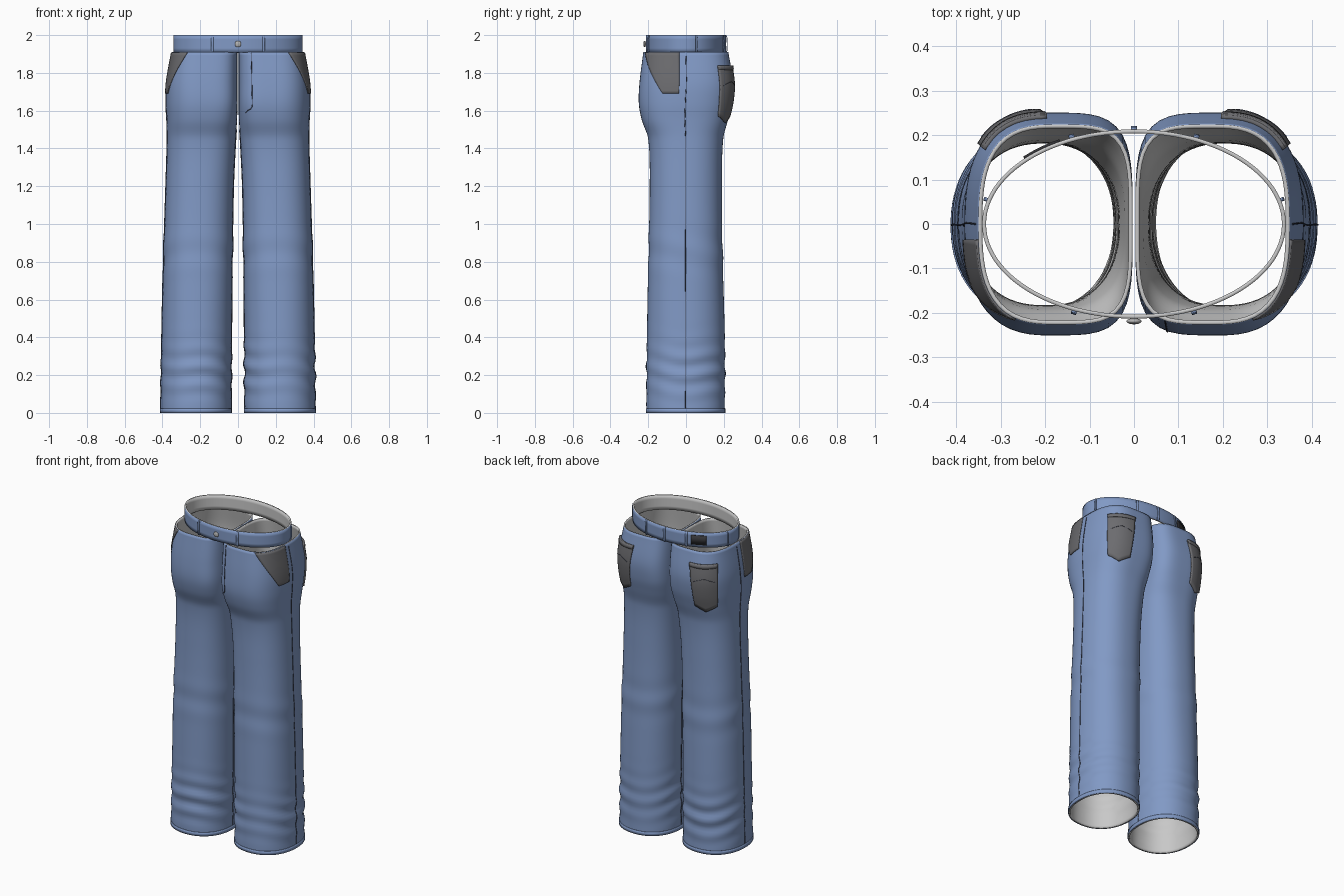
import bpy, bmesh, math
from math import sin, cos, pi, radians, exp, atan2
from mathutils import Vector

cube = bpy.data.objects.get("Cube")
if cube:
    bpy.data.objects.remove(cube)


def material(name, r, g, b):
    m = bpy.data.materials.new(name)
    m.use_nodes = True
    m.diffuse_color = (r, g, b, 1)
    m.node_tree.nodes["Principled BSDF"].inputs["Base Color"].default_value = (r, g, b, 1)
    return m


denim = material("denim blue", 0.22, 0.32, 0.56)
pocket_grey = material("pocket grey", 0.15, 0.15, 0.16)
lining = material("lining grey", 0.58, 0.58, 0.58)
thread = material("dark thread", 0.06, 0.07, 0.11)
metal = material("button metal", 0.45, 0.45, 0.45)
label_dark = material("label charcoal", 0.035, 0.035, 0.04)

# Leg sections: height, inner x, outer x, front y, back y, inner and outer squareness
SECTIONS = [
    (0.00, 0.035, 0.41, -0.21, 0.205, 2.2, 2.2),
    (0.40, 0.034, 0.404, -0.207, 0.205, 2.2, 2.2),
    (0.80, 0.030, 0.395, -0.20, 0.195, 2.3, 2.3),
    (1.20, 0.024, 0.382, -0.192, 0.19, 2.4, 2.3),
    (1.45, 0.012, 0.375, -0.20, 0.197, 2.8, 2.4),
    (1.55, 0.005, 0.377, -0.234, 0.222, 3.4, 2.5),
    (1.64, 0.003, 0.382, -0.25, 0.243, 4.0, 2.5),
    (1.75, 0.003, 0.378, -0.246, 0.25, 4.0, 2.6),
    (1.91, 0.003, 0.35, -0.226, 0.224, 4.0, 2.8),
]


def section(z):
    """Smoothly interpolated section values at height z."""
    z = min(max(z, 0), SECTIONS[-1][0])
    i = next(k for k in range(len(SECTIONS) - 1) if z <= SECTIONS[k + 1][0])
    last = len(SECTIONS) - 1
    p, a, b, q = (SECTIONS[min(max(k, 0), last)] for k in range(i - 1, i + 3))
    h = b[0] - a[0]
    t = (z - a[0]) / h

    def blend(k):
        ma = h * (b[k] - p[k]) / (b[0] - p[0])
        mb = h * (q[k] - a[k]) / (q[0] - a[0])
        return ((2 * t**3 - 3 * t**2 + 1) * a[k] + (t**3 - 2 * t**2 + t) * ma
                + (3 * t**2 - 2 * t**3) * b[k] + (t**3 - t**2) * mb)
    return [blend(k) for k in range(1, 7)]


def leg_point(side, phi, z, offset=0.0):
    """Point on a leg; phi is 0 outward, 90 degrees at the back."""
    x0, x1, y0, y1, n_in, n_out = section(z)
    n = n_out if cos(phi) > 0 else n_in
    r = (abs(cos(phi) * 2 / (x1 - x0))**n + abs(sin(phi) * 2 / (y1 - y0))**n)**(-1 / n)
    # Bunched cloth above the hem, and a faint crease at the knee
    bunch = exp(-((z - 0.22) / 0.13)**2)
    wave = sin(62 * z + 1.6 * sin(phi + side) + 0.8 * sin(3 * phi + 2 * side))
    r += 0.0065 * bunch * wave * (0.7 + 0.3 * sin(2 * phi + side))
    r += 0.003 * exp(-((z - 0.85) / 0.1)**2) * sin(30 * z + 2 * sin(phi))
    r += offset
    return Vector((side * ((x0 + x1) / 2 + r * cos(phi)), (y0 + y1) / 2 + r * sin(phi), z))


def waist_point(phi, z, offset=0.0):
    return Vector(((0.342 + offset) * cos(phi), (0.213 + offset) * sin(phi), z))


def sheet(name, point, nu, nv, mats, thickness, flip=False):
    """Grid surface from point(u, v), thickened inward; a second material lines it."""
    bm = bmesh.new()
    grid = [[bm.verts.new(point(i / nu, j / nv)) for i in range(nu + 1)] for j in range(nv + 1)]
    for j in range(nv):
        for i in range(nu):
            quad = [grid[j][i], grid[j][i + 1], grid[j + 1][i + 1], grid[j + 1][i]]
            bm.faces.new(quad[::-1] if flip else quad)
    bmesh.ops.remove_doubles(bm, verts=bm.verts, dist=0.00001)
    mesh = bpy.data.meshes.new(name)
    bm.to_mesh(mesh)
    bm.free()
    for m in mats:
        mesh.materials.append(m)
    obj = bpy.data.objects.new(name, mesh)
    bpy.context.collection.objects.link(obj)
    solid = obj.modifiers.new("Thickness", "SOLIDIFY")
    solid.thickness = thickness
    solid.offset = -1
    solid.material_offset = solid.material_offset_rim = len(mats) - 1
    smooth(obj)
    return obj


def smooth(obj):
    bpy.ops.object.select_all(action="DESELECT")
    obj.select_set(True)
    bpy.context.view_layer.objects.active = obj
    bpy.ops.object.shade_smooth_by_angle(angle=radians(40))


def stitch(name, points, radius=0.002, mat=thread):
    curve = bpy.data.curves.new(name, "CURVE")
    curve.dimensions = "3D"
    curve.bevel_depth = radius
    curve.bevel_resolution = 1
    spline = curve.splines.new("POLY")
    spline.points.add(len(points) - 1)
    for target, p in zip(spline.points, points):
        target.co = (*p, 1)
    curve.materials.append(mat)
    bpy.context.collection.objects.link(bpy.data.objects.new(name, curve))


def lerp(a, b, t):
    return a + (b - a) * t


for side, word in ((1, "left"), (-1, "right")):
    flip = side < 0

    # Trouser leg and its folded hem
    sheet(word + "_leg", lambda u, v: leg_point(side, 2 * pi * u, 1.91 * v),
          72, 110, [denim, lining], 0.009, flip)
    sheet(word + "_hem", lambda u, v: leg_point(side, 2 * pi * u, 0.024 * v, 0.003),
          72, 2, [denim], 0.004, flip)

    # Side seam and inseam
    for seam, phi, top in (("side_seam", 0, 1.89), ("inseam", pi, 1.5)):
        stitch(word + "_" + seam, [leg_point(side, phi, top * k / 90, 0.001) for k in range(91)])

    # Slanted front pocket
    def front_pocket(u, v):
        edge = lerp(-34, -67, v**0.9)
        return leg_point(side, radians(lerp(edge, -11, u)), lerp(1.69, 1.908, v), 0.005)
    sheet(word + "_front_pocket", front_pocket, 14, 14, [pocket_grey], 0.007, flip)

    # Pointed back pocket, tapering downward, with a folded top
    def back_pocket(u, v, offset=0.009):
        half = lerp(16, 20, v)
        phi = radians(lerp(66, 67, v) + half * (2 * u - 1))
        bottom = 1.535 + 0.035 * abs(2 * u - 1)
        return leg_point(side, phi, lerp(bottom, 1.84, v), offset)
    sheet(word + "_back_pocket", back_pocket, 14, 12, [pocket_grey], 0.012, flip)
    sheet(word + "_back_pocket_fold", lambda u, v: back_pocket(u, lerp(0.92, 1, v), 0.013),
          14, 2, [pocket_grey], 0.008, flip)
    stitch(word + "_back_pocket_stitch",
           [back_pocket(k / 20, 0.55 + 0.17 * (1 - abs(k / 10 - 1))**0.7, 0.009)
            for k in range(2, 19)], 0.0012)

# Fly stitching on the left front
fly = [(0.07, lerp(1.905, 1.64, k / 12)) for k in range(13)]
fly += [(0.066, 1.62), (0.055, 1.608), (0.03, 1.60), (0.008, 1.59)]
stitch("fly_stitch", [leg_point(1, atan2(-0.245, x - 0.19), z, 0.001) for x, z in fly], 0.0018)

# Waistband
sheet("waistband", lambda u, v: waist_point(2 * pi * u, lerp(1.908, 2.0, v)),
      96, 4, [denim, lining], 0.009)

# Belt loops around the waistband
for index, degrees in enumerate((15, 66, 90, 114, 165, -67, -113)):
    def loop(u, v):
        bulge = 0.004 + 0.004 * sin(pi * v)
        return waist_point(radians(degrees) + lerp(-0.018, 0.018, u), lerp(1.906, 1.998, v), bulge)
    sheet("belt_loop_%d" % (index + 1), loop, 2, 8, [denim], 0.005)

# Label patch on the back of the waistband
sheet("waist_label", lambda u, v: waist_point(radians(lerp(119, 136, u)), lerp(1.925, 1.983, v), 0.005),
      8, 1, [label_dark], 0.006)

# Domed front button
bpy.ops.mesh.primitive_uv_sphere_add(segments=24, ring_count=12, radius=0.017,
                                     location=(0, -0.219, 1.953))
button = bpy.context.object
button.name = "button"
button.scale.y = 0.4
button.data.materials.append(metal)
smooth(button)
